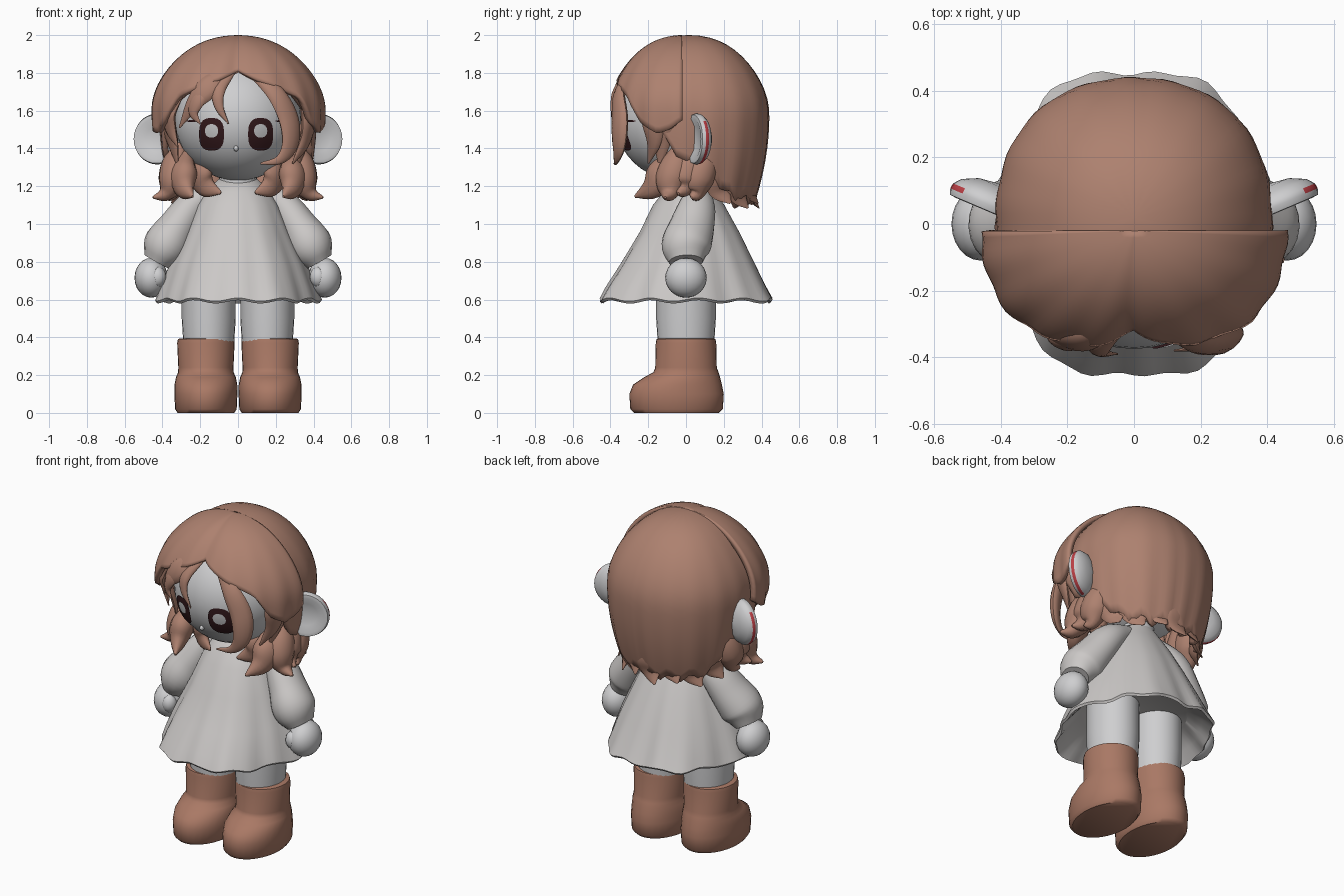
import bpy, bmesh, math
from math import sin, cos, pi, radians
from mathutils import Vector

cube = bpy.data.objects.get("Cube")
if cube:
    bpy.data.objects.remove(cube, do_unlink=True)


def material(name, r, g, b):
    m = bpy.data.materials.new(name)
    m.use_nodes = True
    m.diffuse_color = (r, g, b, 1)
    m.node_tree.nodes["Principled BSDF"].inputs["Base Color"].default_value = (r, g, b, 1)
    return m


SKIN = material("pale skin", 0.62, 0.62, 0.63)
CLOTH = material("pale cloth", 0.60, 0.58, 0.57)
HAIR = material("brown hair", 0.42, 0.22, 0.16)
BOOT = material("boot brown", 0.40, 0.19, 0.13)
DARK = material("dark eye", 0.035, 0.01, 0.012)
RED = material("red rim", 0.5, 0.05, 0.06)


def finish(name, bm, mat, smooth=50):
    bmesh.ops.remove_doubles(bm, verts=bm.verts, dist=0.00001)
    bmesh.ops.recalc_face_normals(bm, faces=bm.faces)
    me = bpy.data.meshes.new(name)
    bm.to_mesh(me)
    bm.free()
    ob = bpy.data.objects.new(name, me)
    bpy.context.collection.objects.link(ob)
    me.materials.append(mat)
    bpy.ops.object.select_all(action='DESELECT')
    ob.select_set(True)
    bpy.context.view_layer.objects.active = ob
    bpy.ops.object.shade_smooth_by_angle(angle=radians(smooth))
    return ob


def loft(name, rings, mat, closed=True, caps=True):
    """Skin a list of point rings."""
    bm = bmesh.new()
    rows = [[bm.verts.new(p) for p in r] for r in rings]
    n = len(rows[0])
    for a, b in zip(rows, rows[1:]):
        for i in range(n if closed else n - 1):
            j = (i + 1) % n
            bm.faces.new((a[i], a[j], b[j], b[i]))
    if caps:
        bm.faces.new(rows[0])
        bm.faces.new(rows[-1])
    return finish(name, bm, mat)


def oval(cx, cy, z, rx, ry, n=28, wave=0.0):
    """Level ring; wave adds six broad folds and finer ripples."""
    pts = []
    for i in range(n):
        a = 2 * pi * i / n
        w = 1 + wave * (cos(6 * a) + 0.35 * cos(17 * a + 0.6))
        pts.append(Vector((cx + rx * w * cos(a), cy + ry * w * sin(a), z + wave * 0.25 * sin(11 * a))))
    return pts


def ball(name, centre, size, mat, seg=32):
    bm = bmesh.new()
    bmesh.ops.create_uvsphere(bm, u_segments=seg, v_segments=seg // 2, radius=1)
    bmesh.ops.scale(bm, vec=size, verts=bm.verts)
    bmesh.ops.translate(bm, vec=centre, verts=bm.verts)
    return finish(name, bm, mat)


def smooth_path(pts, steps=5):
    """Catmull-Rom resampling of points of any dimension."""
    pts = [Vector(p) for p in pts]
    e = [2 * pts[0] - pts[1]] + pts + [2 * pts[-1] - pts[-2]]
    out = []
    for a, b, c, d in zip(e, e[1:], e[2:], e[3:]):
        for s in range(steps):
            t = s / steps
            out.append(0.5 * (2 * b + (c - a) * t + (2 * a - 5 * b + 4 * c - d) * t * t
                              + (3 * b - a - 3 * c + d) * t ** 3))
    return out + [pts[-1]]


def tube(name, pts, sizes, mat, n=12):
    """Sweep an oval, given half width and half thickness, with its flat side facing outward."""
    path = smooth_path(pts)
    size = smooth_path([(w, t) for w, t in sizes])
    rings = []
    for i, (p, s) in enumerate(zip(path, size)):
        tan = (path[min(i + 1, len(path) - 1)] - path[max(i - 1, 0)]).normalized()
        side = tan.cross(Vector((p.x, p.y - 0.02, 0.02))).normalized()
        out = side.cross(tan)
        rings.append([p + side * max(s.x, 0.003) * cos(2 * pi * k / n)
                      + out * max(s.y, 0.003) * sin(2 * pi * k / n) for k in range(n)])
    return loft(name, rings, mat)


def lock(name, pts, width, thick=0.03):
    """Hair lock, widest near the middle and pointed at the tip."""
    n = len(pts) - 1
    prof = [0.4 + 0.6 * sin(pi * min(i / n * 1.25, 1)) if i < n else 0.08 for i in range(n + 1)]
    return tube(name, pts, [(width * f, thick * f) for f in prof], HAIR)


# Head, neck and nose
HC, HR = Vector((0, -0.04, 1.555)), Vector((0.335, 0.335, 0.325))
ball("head", HC, HR, SKIN, 40)
loft("neck", [oval(0, 0.02, z, 0.1, 0.1) for z in (1.15, 1.32)], SKIN)
ball("nose", (-0.01, -0.335, 1.4), (0.013, 0.02, 0.016), SKIN, 12)


def face_plate(name, cx, cz, rx, rz, lift, mat, power=2.8):
    """Rounded plate that follows the curve of the face."""
    rings = []
    for f in (1, 0.66, 0.33, 0.03):
        ring = []
        for k in range(28):
            c, s = cos(2 * pi * k / 28), sin(2 * pi * k / 28)
            d = (abs(c) ** power + abs(s) ** power) ** (-1 / power)
            x, z = cx + rx * f * d * c, cz + rz * f * d * s
            u = 1 - ((x - HC.x) / HR.x) ** 2 - ((z - HC.z) / HR.z) ** 2
            ring.append((x, HC.y - HR.y * math.sqrt(max(u, 0)) - lift, z))
        rings.append(ring)
    return loft(name, rings, mat)


def hem_at(table, deg):
    for (a, za), (b, zb) in zip(table, table[1:]):
        if a <= deg <= b:
            return za + (zb - za) * (deg - a) / (b - a)
    return table[-1][1]


def dome(name, degs, table, centre, radii, groove, jag, closed):
    """Hair shell: polar grid that runs from the crown to a hem."""
    rows, rings = 22, []
    for r in range(rows):
        ring = []
        for deg in degs:
            a, m = radians(deg), abs(deg)
            hem = hem_at(table, m) + jag * min(max((m - 100) / 20, 0), 1) * sin(deg * 0.31 + 0.5)
            h = (hem - centre[2]) / radii[2]
            end = math.acos(h) if h > 0 else pi / 2 - h
            th = end * r / (rows - 1)
            low = max(th - pi / 2, 0)
            part = groove * math.exp(-(m / 9) ** 2) * sin(min(th, pi / 2))
            rad = sin(th) * (1 - 0.035 * sin(2 * th) ** 2) if low == 0 else 1 - 0.15 * low * low
            rad *= (1 - part) * (1 + 0.035 * sin(2 * a) ** 2) + 0.014 * sin(deg * 0.31) * (r / rows) ** 2
            z = centre[2] + radii[2] * (cos(th) if low == 0 else -low) - 0.2 * part
            ring.append((centre[0] + radii[0] * rad * sin(a), centre[1] - radii[1] * rad * cos(a), z))
        rings.append(ring)
    ob = loft(name, rings, HAIR, closed=closed, caps=False)
    mod = ob.modifiers.new("thickness", 'SOLIDIFY')
    mod.thickness = 0.03
    mod.offset = 0


back_hem = [(0, 1.86), (30, 1.78), (60, 1.6), (80, 1.36), (105, 1.28), (125, 1.15), (150, 1.13), (180, 1.13)]
dome("back_hair", range(-180, 180, 4), back_hem, (0, 0.02, 1.58), (0.4, 0.405, 0.405), 0, 0.025, True)
fringe_hem = [(0, 1.82), (14, 1.76), (28, 1.72), (44, 1.67), (56, 1.54), (70, 1.48), (80, 1.5), (90, 1.55)]
dome("fringe", range(-90, 91, 3), fringe_hem, (0, -0.02, 1.6), (0.445, 0.38, 0.385), 0.06, 0, False)

for s, side in ((1, "left"), (-1, "right")):
    # Eyes with highlights and lashes
    face_plate(side + "_eye", s * 0.13 - 0.01, 1.475, 0.066, 0.086, 0.006, DARK)
    face_plate(side + "_eye_highlight", s * 0.13 - 0.01, 1.493, 0.035, 0.036, 0.011, SKIN, 2.2)
    face_plate(side + "_lash", s * 0.235 - 0.01, 1.545, 0.028, 0.005, 0.006, DARK, 2)

    # Ear: tilted disc with a hollow front and a thin red line on the outer rim
    along, across = Vector((s * 0.92, 0.39, 0)), Vector((s * 0.39, -0.92, 0))
    c = Vector((s * 0.425, 0.06, 1.45))
    profile = ((0.05, 0.005), (0.5, 0.008), (0.8, 0.026), (0.95, 0.024), (1, 0.006), (0.985, -0.011), (0.85, -0.033),
               (0.5, -0.056), (0.05, -0.064))
    rings = [[c + along * 0.135 * f * cos(2 * pi * k / 32) + Vector((0, 0, 0.135 * f * sin(2 * pi * k / 32)))
              + across * d for k in range(32)] for f, d in profile]
    ear = loft(side + "_ear", rings, SKIN)
    ear.data.materials.append(RED)
    for p in ear.data.polygons:
        v = p.center - c
        if -0.01 < v.dot(across) < 0.004 and v.length > 0.12 and v.dot(along) > (0.085 if v.z > 0 else -0.01):
            p.material_index = 1

    # Full side tufts that flip outward under the ears
    for i, (y, x, z, tip) in enumerate(((-0.08, 0.385, 1.15, 0.45), (-0.01, 0.37, 1.17, 0.42), (0.06, 0.36, 1.15, 0.39))):
        lock(f"{side}_tuft_{i}", [(s * 0.3, y + 0.06, 1.42), (s * 0.33, y + 0.03, 1.32), (s * 0.345, y, 1.23),
             (s * x, y - 0.01, z + 0.01), (s * tip, y - 0.03, z - 0.01)], 0.09, 0.08)
    lock(side + "_front_tuft", [(s * 0.27, -0.06, 1.37), (s * 0.29, -0.12, 1.27), (s * 0.28, -0.18, 1.19),
                                (s * 0.24, -0.27, 1.145)], 0.09, 0.07)
    lock(side + "_inner_tuft", [(s * 0.2, -0.02, 1.34), (s * 0.2, -0.07, 1.27), (s * 0.17, -0.1, 1.2),
                                (s * 0.09, -0.14, 1.165)], 0.09, 0.05)
    lock(side + "_temple_lock", [(s * 0.37, -0.12, 1.66), (s * 0.37, -0.13, 1.54), (s * 0.345, -0.13, 1.43),
                                 (s * 0.32, -0.14, 1.31)], 0.075)

    # Sleeve, hand and thumb
    tube(side + "_sleeve", [(s * 0.1, 0.06, 1.18), (s * 0.23, 0.06, 1.1), (s * 0.32, 0.03, 0.98),
         (s * 0.385, 0, 0.88), (s * 0.43, 0, 0.8)],
         [(0.05, 0.05), (0.095, 0.085), (0.12, 0.105), (0.13, 0.12), (0.09, 0.075)], CLOTH, 20)
    ball(side + "_hand", (s * 0.46, 0, 0.715), (0.088, 0.11, 0.105), SKIN, 24)
    ball(side + "_thumb", (s * 0.425, -0.065, 0.72), (0.045, 0.045, 0.055), SKIN, 16)

    # Leg and boot
    loft(side + "_leg", [oval(s * 0.155, 0, z, r, r + 0.015) for z, r in ((0.3, 0.13), (0.5, 0.143), (0.75, 0.143))], SKIN)
    boot = ((0, 0.15, -0.05, 0.225), (0.02, 0.163, -0.05, 0.245), (0.1, 0.167, -0.05, 0.25), (0.15, 0.166, -0.045, 0.235),
            (0.19, 0.158, -0.02, 0.2), (0.215, 0.147, 0.0, 0.172), (0.24, 0.146, 0, 0.163), (0.37, 0.152, 0, 0.16),
            (0.39, 0.148, 0, 0.156), (0.395, 0.135, 0, 0.143))
    loft(side + "_boot", [oval(s * 0.17, cy, z, rx, ry, 32) for z, rx, cy, ry in boot], BOOT)

# Uneven front locks
lock("long_front_lock", [(0.08, -0.31, 1.8), (0.2, -0.355, 1.69), (0.27, -0.35, 1.55), (0.275, -0.355, 1.42),
                         (0.22, -0.37, 1.34), (0.12, -0.38, 1.32)], 0.062)
lock("left_cheek_lock", [(0.35, -0.18, 1.7), (0.375, -0.18, 1.57), (0.355, -0.17, 1.44), (0.29, -0.2, 1.32)], 0.065)
lock("right_brow_lock", [(-0.05, -0.3, 1.81), (-0.15, -0.345, 1.73), (-0.235, -0.335, 1.64), (-0.31, -0.27, 1.51)], 0.065)
lock("thin_front_lock", [(-0.03, -0.31, 1.8), (-0.1, -0.365, 1.71), (-0.1, -0.385, 1.62), (-0.05, -0.39, 1.53)], 0.035, 0.02)
lock("right_front_lock", [(-0.12, -0.34, 1.75), (-0.2, -0.355, 1.67), (-0.235, -0.35, 1.59), (-0.2, -0.36, 1.53)], 0.042, 0.022)
lock("right_cheek_lock", [(-0.3, -0.25, 1.7), (-0.365, -0.21, 1.6), (-0.355, -0.2, 1.5), (-0.32, -0.22, 1.41)], 0.06)

# Soft pointed tips that grow out of the back hem
for i in range(7):
    a = radians(117 + 21 * i)
    drop = 0.025 * (i % 2)
    pts = [(r * sin(a + tw), 0.02 - r * cos(a + tw), z - drop) for r, tw, z in
           ((0.355, -0.05, 1.33), (0.345, 0, 1.24), (0.335, 0.05, 1.17), (0.37, 0.15, 1.11))]
    lock(f"back_tip_{i}", pts, 0.095, 0.028)

# Dress with a rippled hem and hollow underside
dress = ((1.24, 0.1, 0.09, 0.03, 0), (1.17, 0.17, 0.14, 0.02, 0), (1.1, 0.215, 0.19, 0.015, 0.005),
         (0.95, 0.28, 0.27, 0.02, 0.012), (0.78, 0.36, 0.365, 0.01, 0.022), (0.66, 0.405, 0.435, 0, 0.03),
         (0.6, 0.425, 0.468, 0, 0.036), (0.588, 0.415, 0.458, 0, 0.036), (0.64, 0.37, 0.4, 0, 0.02), (0.72, 0.3, 0.3, 0, 0))
loft("dress", [oval(0, cy, z, rx, ry, 84, w) for z, rx, ry, cy, w in dress], CLOTH)
